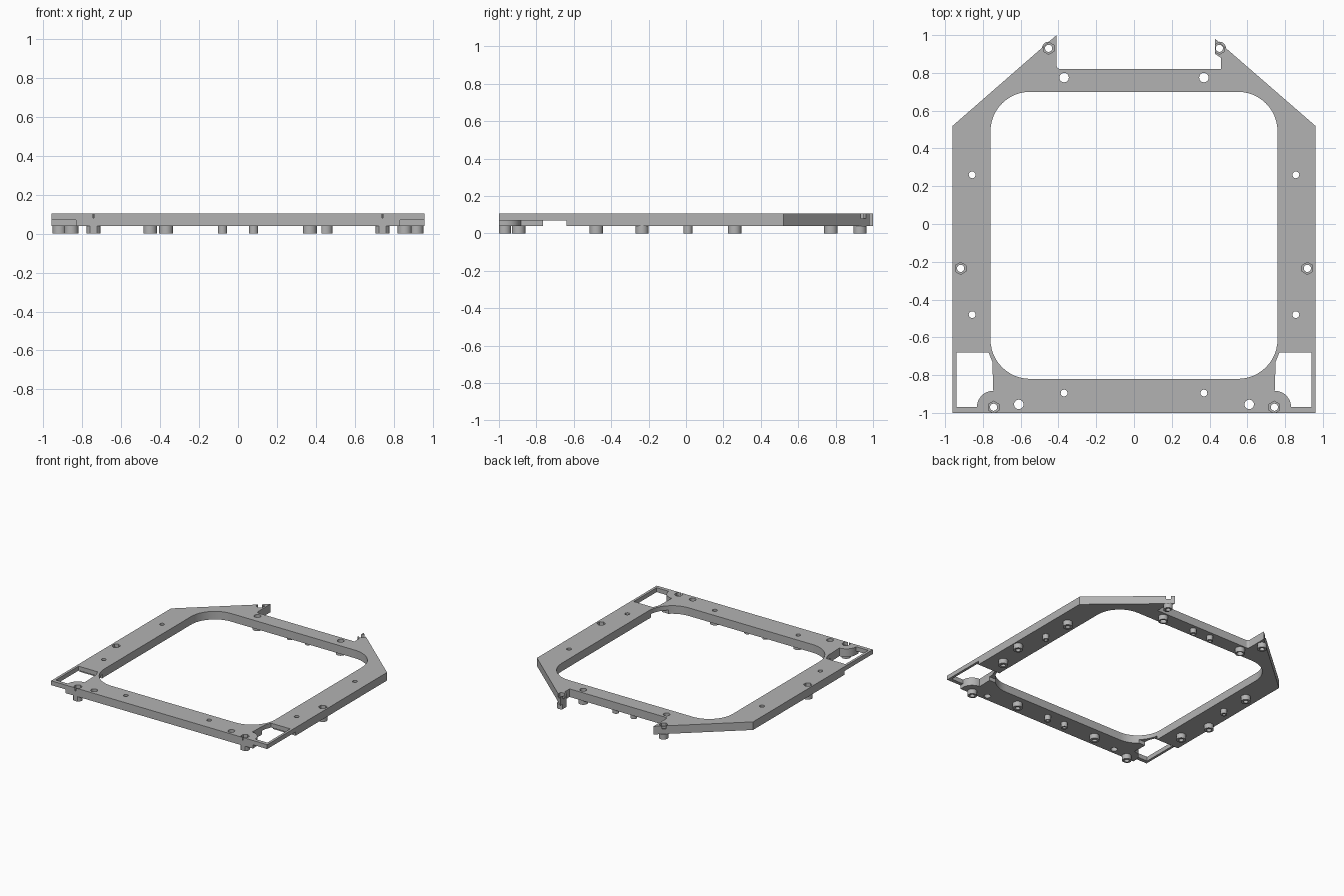
import bpy, bmesh
from math import cos, sin, pi

if "Cube" in bpy.data.objects:
    bpy.data.objects.remove(bpy.data.objects["Cube"])

BOTTOM, RIM, TOP = 0.04, 0.07, 0.105
grey = bpy.data.materials.new("plain grey")
grey.use_nodes = True
grey.diffuse_color = (0.45, 0.45, 0.45, 1)
grey.node_tree.nodes["Principled BSDF"].inputs["Base Color"].default_value = grey.diffuse_color


def arc(cx, cy, r, a0, a1, n):
    """Points along an arc, angles in units of a half turn."""
    return [(cx + r * cos(pi * (a0 + (a1 - a0) * i / n)),
             cy + r * sin(pi * (a0 + (a1 - a0) * i / n))) for i in range(n + 1)]


def circle(cx, cy, r, n=24, start=0):
    return arc(cx, cy, r, start, start + 2, n)[:-1]


def prism(name, points, z0, z1):
    bm = bmesh.new()
    face = bm.faces.new([bm.verts.new((x, y, z0)) for x, y in points])
    top = bmesh.ops.extrude_face_region(bm, geom=[face])["geom"]
    bmesh.ops.translate(bm, vec=(0, 0, z1 - z0),
                        verts=[v for v in top if isinstance(v, bmesh.types.BMVert)])
    bmesh.ops.recalc_face_normals(bm, faces=bm.faces)
    mesh = bpy.data.meshes.new(name)
    bm.to_mesh(mesh)
    bm.free()
    mesh.materials.append(grey)
    obj = bpy.data.objects.new(name, mesh)
    bpy.context.collection.objects.link(obj)
    return obj


def cut(target, points, z0, z1):
    cutter = prism("cutter", points, z0, z1)
    mod = target.modifiers.new("cut", 'BOOLEAN')
    mod.operation, mod.solver, mod.object = 'DIFFERENCE', 'EXACT', cutter
    bpy.context.view_layer.objects.active = target
    bpy.ops.object.modifier_apply(modifier=mod.name)
    bpy.data.objects.remove(cutter)


def smooth(obj):
    bpy.ops.object.select_all(action='DESELECT')
    obj.select_set(True)
    bpy.context.view_layer.objects.active = obj
    bpy.ops.object.shade_smooth_by_angle(angle=0.6)


def foot(name, x, y, r, hole, xmin=-1, ymin=-1):
    """Tubular foot, trimmed flush where it meets the plate outline."""
    ring = [(max(px, xmin), max(py, ymin)) for px, py in circle(x, y, r)]
    inner = circle(x, y, hole)
    bm = bmesh.new()
    loops = [[bm.verts.new((px, py, z)) for px, py in pts]
             for pts, z in ((ring, BOTTOM), (ring, 0), (inner, 0), (inner, BOTTOM))]
    for a, b in zip(loops, loops[1:] + loops[:1]):
        for i in range(len(a)):
            j = (i + 1) % len(a)
            bm.faces.new((a[i], a[j], b[j], b[i]))
    bmesh.ops.recalc_face_normals(bm, faces=bm.faces)
    mesh = bpy.data.meshes.new(name)
    bm.to_mesh(mesh)
    bm.free()
    mesh.materials.append(grey)
    obj = bpy.data.objects.new(name, mesh)
    bpy.context.collection.objects.link(obj)
    smooth(obj)


# Plate outline with two horns at the back
outline = [(-0.96, -1), (0.96, -1), (0.96, 0.52), (0.43, 0.98), (0.43, 0.90), (0.46, 0.88),
           (0.46, 0.82), (-0.39, 0.82)]
outline += arc(-0.39, 0.84, 0.02, -0.5, -1, 4)[1:] + [(-0.41, 1.0), (-0.96, 0.52)]
frame = prism("frame_plate", outline, BOTTOM, TOP)

# Large rounded opening
opening = []
for cx, cy, start in ((0.55, 0.49, 0), (-0.55, 0.49, 0.5), (-0.55, -0.61, 1), (0.55, -0.61, 1.5)):
    opening += arc(cx, cy, 0.21, start, start + 0.5, 12)
cut(frame, opening, -1, 1)

hex_nuts = [(0.918, -0.235), (0.743, -0.97), (0.452, 0.93)]
large_holes = [(0.37, 0.775), (0.61, -0.955)]
small_holes = [(0.857, 0.26), (0.857, -0.48), (0.37, -0.895)]

for s in (-1, 1):
    # Front corner windows and the thin rim around them
    boss = arc(0.745, -0.97, 0.087, 0.5, 0, 10)
    window = [(0.94, -0.68), (0.77, -0.68), (0.75, -0.73)] + boss + [(0.94, -0.97)]
    under = [(0.98, -0.64), (0.65, -0.64), (0.65, -0.765), (0.75, -0.765)]
    under += boss + [(0.832, -1.02), (0.98, -1.02)]
    cut(frame, [(s * x, y) for x, y in window], -1, 1)
    cut(frame, [(s * x, y) for x, y in under], -1, RIM)
    # Screw holes and hexagonal nut pockets
    for x, y in hex_nuts:
        cut(frame, circle(s * x, y, 0.032, 6, 0.5), 0.08, 1)
        cut(frame, circle(s * x, y, 0.019), -1, 1)
    for x, y in large_holes:
        cut(frame, circle(s * x, y, 0.025), -1, 1)
    for x, y in small_holes:
        cut(frame, circle(s * x, y, 0.018), -1, 1)
smooth(frame)

# Feet and short locating pins on the underside
for s, side in ((-1, "right"), (1, "left")):
    for i, (x, y) in enumerate(hex_nuts):
        trim = 0.43 if s > 0 and y > 0 else -1
        foot(f"nut_foot_{side}_{i}", s * x, y, 0.035, 0.019, xmin=trim)
    for i, (x, y) in enumerate(small_holes):
        foot(f"screw_foot_{side}_{i}", s * x, y, 0.036, 0.018)
    foot(f"back_foot_{side}", s * 0.37, 0.775, 0.036, 0.025)
    for name, x, y in (("front", 0.08, -0.895), ("back", 0.08, 0.775), ("side", 0.857, 0.01)):
        foot(f"{name}_pin_{side}", s * x, y, 0.024, 0.012)
